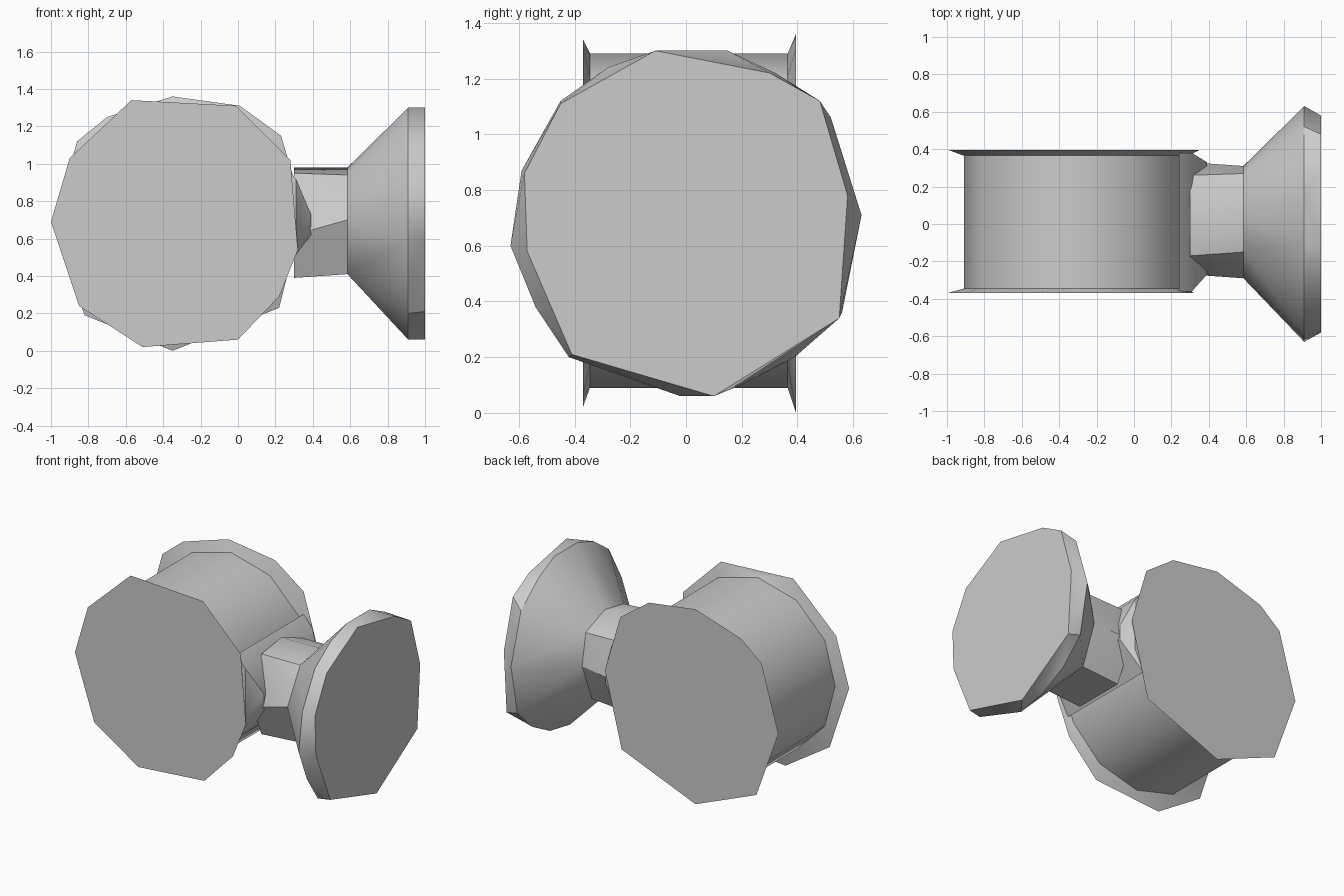
import bpy, bmesh, math
from mathutils import Vector

cube = bpy.data.objects.get("Cube")
if cube:
    bpy.data.objects.remove(cube)

grey = bpy.data.materials.new("plain grey")
grey.use_nodes = True
colour = (0.6, 0.6, 0.6, 1)
grey.diffuse_color = colour
grey.node_tree.nodes["Principled BSDF"].inputs["Base Color"].default_value = colour


def along_y(profile, y):
    return [Vector((x, y, z)) for x, z in profile]


def along_x(profile, x):
    return [Vector((x, y, z)) for y, z in profile]


def hull(name, points, axis=0, open_at=()):
    """Convex faceted solid, left open where it meets its neighbours."""
    bm = bmesh.new()
    for p in points:
        bm.verts.new(p)
    bmesh.ops.convex_hull(bm, input=bm.verts[:])
    loose = [v for v in bm.verts if not v.link_faces]
    bmesh.ops.delete(bm, geom=loose, context='VERTS')
    bmesh.ops.dissolve_limit(bm, angle_limit=math.radians(1),
                             verts=bm.verts[:], edges=bm.edges[:])
    bmesh.ops.recalc_face_normals(bm, faces=bm.faces[:])
    caps = [f for f in bm.faces for c in open_at
            if all(abs(v.co[axis] - c) < 0.001 for v in f.verts)]
    bmesh.ops.delete(bm, geom=caps, context='FACES')
    mesh = bpy.data.meshes.new(name)
    bm.to_mesh(mesh)
    bm.free()
    mesh.materials.append(grey)
    obj = bpy.data.objects.new(name, mesh)
    bpy.context.collection.objects.link(obj)
    bpy.ops.object.select_all(action='DESELECT')
    obj.select_set(True)
    bpy.context.view_layer.objects.active = obj
    bpy.ops.object.shade_smooth_by_angle(angle=math.radians(32))
    return obj


# Outlines of the drum (x, z)
drum = [(-0.31 + 0.6 * math.cos(math.tau * i / 12),
         0.69 + 0.6 * math.sin(math.tau * i / 12)) for i in range(12)]
front_rim = [(-1, 0.69), (-0.9, 1.03), (-0.57, 1.34), (-0.01, 1.31), (0.28, 1.02),
             (0.32, 0.54), (0.22, 0.29), (0, 0.06), (-0.51, 0.02), (-0.85, 0.24)]
back_rim = [(-0.99, 0.66), (-0.86, 1.12), (-0.7, 1.25), (-0.35, 1.36), (0.01, 1.31),
            (0.23, 1.15), (0.35, 0.75), (0.22, 0.23), (-0.35, 0), (-0.82, 0.19)]

# Drum with a flared flange at each end
hull("drum", along_y(drum, -0.345) + along_y(drum, 0.365), 1, (-0.345, 0.365))
hull("front_flange", along_y(front_rim, -0.37) + along_y(drum, -0.345), 1, (-0.345,))
hull("back_flange", along_y(back_rim, 0.395) + along_y(drum, 0.365), 1, (0.365,))

# Collar spreading from the neck onto the drum
collar = [Vector((0.24, y, z)) for y in (-0.36, 0.38) for z in (0.42, 1.0)]
collar += [Vector((0.31, y, z)) for y in (-0.36, 0.38) for z in (0.56, 0.92)]
collar += [Vector((0.39, y, z)) for y in (-0.27, 0.33) for z in (0.62, 0.73)]
hull("neck_collar", collar)

# Outlines of the neck and horn (y, z)
neck = [(-0.29, 0.7), (-0.15, 0.94), (0.06, 0.98), (0.27, 0.9),
        (0.31, 0.68), (0.2, 0.41), (-0.17, 0.41)]
neck_base = [(-0.27, 0.62), (-0.17, 0.95), (0.05, 0.98), (0.26, 0.9),
             (0.33, 0.65), (0.2, 0.39), (-0.17, 0.39)]
horn_rim = [(0.63, 0.71), (0.52, 1.06), (0.32, 1.22), (0.15, 1.3), (-0.1, 1.3),
            (-0.28, 1.24), (-0.45, 1.12), (-0.59, 0.87), (-0.63, 0.6), (-0.54, 0.38),
            (-0.42, 0.2), (-0.02, 0.06), (0.2, 0.1), (0.39, 0.2), (0.56, 0.36)]
horn_face = [(0.58, 0.78), (0.48, 1.12), (0.3, 1.22), (-0.11, 1.3), (-0.45, 1.11),
             (-0.58, 0.86), (-0.57, 0.58), (-0.41, 0.21), (0.1, 0.06), (0.55, 0.34)]

# Neck, flaring horn and its closed end
hull("neck", along_x(neck_base, 0.3) + along_x(neck, 0.585), 0, (0.3, 0.585))
hull("horn_cone", along_x(neck, 0.585) + along_x(horn_rim, 0.91), 0, (0.585, 0.91))
hull("horn_end", along_x(horn_rim, 0.91) + along_x(horn_face, 1.0), 0, (0.91,))
